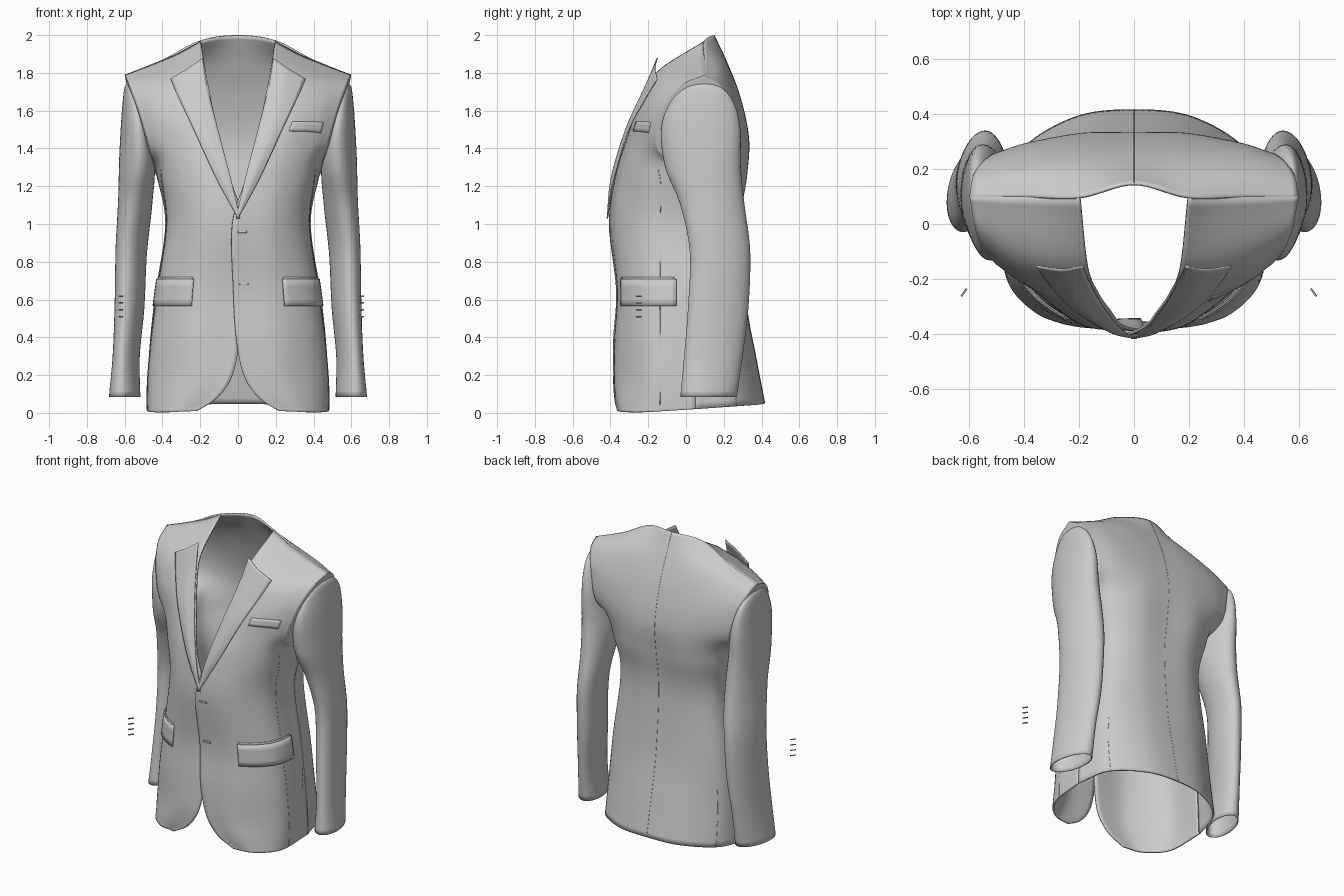
import bpy, math
from mathutils import Vector

if "Cube" in bpy.data.objects:
    bpy.data.objects.remove(bpy.data.objects["Cube"])

# Control rows, wearer's-left half: each row runs front edge -> side seam / armhole
FRONT = [
    [(.22, -.365, .01), (.35, -.33, .005), (.465, -.20, .005), (.485, .05, .02)],
    [(.11, -.380, .08), (.30, -.35, .08), (.462, -.20, .08), (.485, .05, .08)],
    [(.03, -.385, .20), (.25, -.36, .20), (.455, -.20, .20), (.48, .05, .20)],
    [(-.01, -.385, .40), (.24, -.355, .40), (.438, -.20, .40), (.463, .05, .40)],
    [(-.025, -.370, .65), (.22, -.345, .65), (.405, -.20, .65), (.435, .05, .65)],
    [(-.03, -.408, 1.0), (.20, -.365, 1.0), (.36, -.20, 1.0), (.385, .05, 1.0)],
    [(.045, -.375, 1.25), (.23, -.335, 1.25), (.385, -.20, 1.25), (.43, .05, 1.25)],
    [(.085, -.325, 1.42), (.25, -.30, 1.42), (.39, -.225, 1.41), (.465, -.145, 1.39)],
    [(.13, -.26, 1.60), (.30, -.24, 1.60), (.43, -.19, 1.60), (.525, -.125, 1.59)],
    [(.17, -.16, 1.80), (.30, -.14, 1.78), (.44, -.10, 1.75), (.575, -.03, 1.73)],
    [(.20, .10, 1.972), (.32, .10, 1.905), (.46, .10, 1.845), (.60, .10, 1.79)],
]
# Back rows run side seam / armhole -> centre back
BACK = [
    [(.485, .05, .02), (.42, .26, .035), (.22, .39, .045), (0, .418, .05)],
    [(.472, .05, .30), (.41, .23, .30), (.22, .345, .30), (0, .37, .30)],
    [(.445, .05, .58), (.385, .22, .58), (.21, .305, .58), (0, .32, .58)],
    [(.385, .05, 1.0), (.345, .20, 1.0), (.20, .28, 1.0), (0, .29, 1.0)],
    [(.43, .05, 1.25), (.39, .22, 1.25), (.22, .315, 1.25), (0, .318, 1.25)],
    [(.49, .24, 1.42), (.38, .295, 1.44), (.20, .33, 1.45), (0, .333, 1.45)],
    [(.54, .24, 1.62), (.40, .275, 1.64), (.20, .29, 1.66), (0, .288, 1.67)],
    [(.585, .18, 1.74), (.43, .195, 1.80), (.22, .215, 1.84), (0, .22, 1.85)],
    [(.60, .10, 1.79), (.40, .10, 1.87), (.20, .10, 1.972), (0, .15, 2.0)],
]
# Mirror the back rows so one sheet spans armhole to armhole
BACK = [r + [(-x, y, z) for x, y, z in r[2::-1]] for r in BACK]
LAPEL = [
    [(-.012, -.418, 1.03), (-.006, -.42, 1.03), (0, -.418, 1.03)],
    [(.040, -.392, 1.25), (.080, -.398, 1.245), (.115, -.383, 1.24)],
    [(.105, -.315, 1.50), (.175, -.322, 1.50), (.235, -.305, 1.50)],
    [(.160, -.220, 1.72), (.230, -.235, 1.69), (.315, -.215, 1.67)],
    [(.187, -.155, 1.88), (.265, -.168, 1.825), (.358, -.155, 1.77)],
]
# Sleeve rings: z, centre x, centre y, half width x, half width y
SLEEVE = [
    (.085, .60, .12, .08, .15), (.30, .592, .145, .068, .155),
    (.55, .575, .17, .075, .16), (.85, .565, .18, .08, .16),
    (1.1, .545, .14, .09, .17), (1.3, .535, .09, .095, .20),
    (1.5, .54, .078, .08, .21), (1.64, .556, .085, .054, .17),
    (1.72, .572, .09, .028, .10), (1.75, .58, .09, .002, .01),
]


def spline(pts, t):
    """Catmull-Rom through points; t counts control points."""
    n = len(pts) - 1
    i = max(0, min(int(t), n - 1))
    f = t - i
    b, c = pts[i], pts[i + 1]
    a = pts[i - 1] if i > 0 else b * 2 - c
    d = pts[i + 2] if i + 2 <= n else c * 2 - b
    return b + f * .5 * ((c - a) + f * ((2 * a - 5 * b + 4 * c - d) + f * (3 * (b - c) + d - a)))


def surface(rows, u, v):
    return spline([spline([Vector(p) for p in r], u) for r in rows], v)


def lifted(rows, u, v, h):
    """Surface point moved outward by h."""
    p = surface(rows, u, v)
    if h:
        e = .02
        du = surface(rows, u + e, v) - surface(rows, u - e, v)
        dv = surface(rows, u, v + e) - surface(rows, u, v - e)
        p += du.cross(dv).normalized() * h
    return p


def make(name, verts, faces, thick=0, angle=40):
    me = bpy.data.meshes.new(name)
    me.from_pydata(verts, [], faces)
    ob = bpy.data.objects.new(name, me)
    bpy.context.collection.objects.link(ob)
    if thick:
        s = ob.modifiers.new("thickness", 'SOLIDIFY')
        s.thickness, s.offset = thick, -1
    bpy.ops.object.select_all(action='DESELECT')
    ob.select_set(True)
    bpy.context.view_layer.objects.active = ob
    bpy.ops.object.shade_smooth_by_angle(angle=math.radians(angle))
    return ob


def patch(name, rows, us, vs, nu, nv, side=1, h=0, thick=.01):
    """Cloth patch over a u/v range of a control surface; side=-1 mirrors it."""
    verts, faces = [], []
    for j in range(nv + 1):
        for i in range(nu + 1):
            p = lifted(rows, us[0] + (us[1] - us[0]) * i / nu, vs[0] + (vs[1] - vs[0]) * j / nv, h)
            verts.append((p.x * side, p.y, p.z))
    for j in range(nv):
        for i in range(nu):
            a = j * (nu + 1) + i
            f = (a, a + 1, a + nu + 2, a + nu + 1)
            faces.append(f if side > 0 else f[::-1])
    return make(name, verts, faces, thick)


def seam(name, rows, u, v0, v1, side=1):
    """Thin raised seam line along the cloth."""
    cu = bpy.data.curves.new(name, 'CURVE')
    cu.dimensions, cu.bevel_depth, cu.bevel_resolution = '3D', .0015, 1
    sp = cu.splines.new('POLY')
    sp.points.add(60)
    for k in range(61):
        p = surface(rows, u, v0 + (v1 - v0) * k / 60)
        sp.points[k].co = (p.x * side, p.y, p.z, 1)
    bpy.context.collection.objects.link(bpy.data.objects.new(name, cu))


def armhole_facing(name, side):
    """Narrow turned-in band around the armhole, closing the gap to the sleeve."""
    edge = [surface(FRONT, 3, 6 + k / 5) for k in range(21)]
    edge += [surface(BACK, 0, 8 - k / 5) for k in range(1, 20)]
    mid = Vector((.545, .08, 1.52))
    ring = edge + [p.lerp(mid, .2) for p in edge]
    n = len(edge)
    make(name, [(p.x * side, p.y, p.z) for p in ring],
         [(i, (i + 1) % n, n + (i + 1) % n, n + i)[::side] for i in range(n)])


def sleeve(name, side):
    n, m = 40, 60
    rings = [Vector(r) for r in SLEEVE]
    verts, faces = [], []
    for j in range(m + 1):
        z, x, y, rx, ry = spline(rings, (len(rings) - 1) * j / m)
        # forearm swings outward at the front, upper arm hangs straighter
        t = max(0, min(1, (z - .9) / .5))
        lean = -.15 + .22 * t * t * (3 - 2 * t)
        for i in range(n):
            a = 2 * math.pi * i / n
            dy = ry * math.sin(a)
            verts.append((side * (x + rx * math.cos(a) + lean * dy), y + dy, z))
    for j in range(m):
        for i in range(n):
            f = (j * n + i, j * n + (i + 1) % n, (j + 1) * n + (i + 1) % n, (j + 1) * n + i)
            faces.append(f if side > 0 else f[::-1])
    make(name, verts, faces, .006)


# Right front tucks under the left at the closure
UNDER = [[(x, y + (.016 if k == 0 and 2 < j < 6 else 0), z) for k, (x, y, z) in enumerate(r)]
         for j, r in enumerate(FRONT)]

for side, label, rows in ((1, "left", FRONT), (-1, "right", UNDER)):
    patch(label + "_front", rows, (0, 3), (0, 10), 27, 70, side)
    patch(label + "_lapel", LAPEL, (0, 2), (0, 4), 10, 32, side, thick=.006)
    # hip pocket flap and the piping above it
    patch(label + "_pocket_flap", rows, (1.08, 2.62), (3.70, 4.18), 14, 4, side, .011, .009)
    patch(label + "_pocket_piping", rows, (1.12, 2.58), (4.17, 4.21), 14, 1, side, .006, .005)
    seam(label + "_side_seam", rows, 2.28, 0, 6.2, side)
    seam(label + "_vent_seam", BACK, 1.05, 0, 1.5, side)
    armhole_facing(label + "_armhole_facing", side)
    sleeve(label + "_sleeve", side)

# Back, chest welt pocket and buttonholes
patch("back", BACK, (0, 6), (0, 8), 54, 64)
seam("centre_back_seam", BACK, 3, 0, 8)
patch("chest_pocket_welt", FRONT, (1.0, 2.35), (7.40, 7.68), 12, 3, 1, .002, .003)
for v in (4.10, 4.87):
    patch("buttonhole", FRONT, (.13, .33), (v - .015, v + .015), 4, 1, 1, .005, .006)

# Cuff button threads: four short slanted strokes per sleeve
for cx, side in ((.655, 1), (-.62, -1)):
    for k in range(4):
        bpy.ops.mesh.primitive_cube_add(size=1, location=(cx, -.25, .51 + .036 * k),
                                        rotation=(.3, 0, -side * .95))
        ob = bpy.context.object
        ob.name = "cuff_thread"
        ob.scale = (.035, .006, .006)
